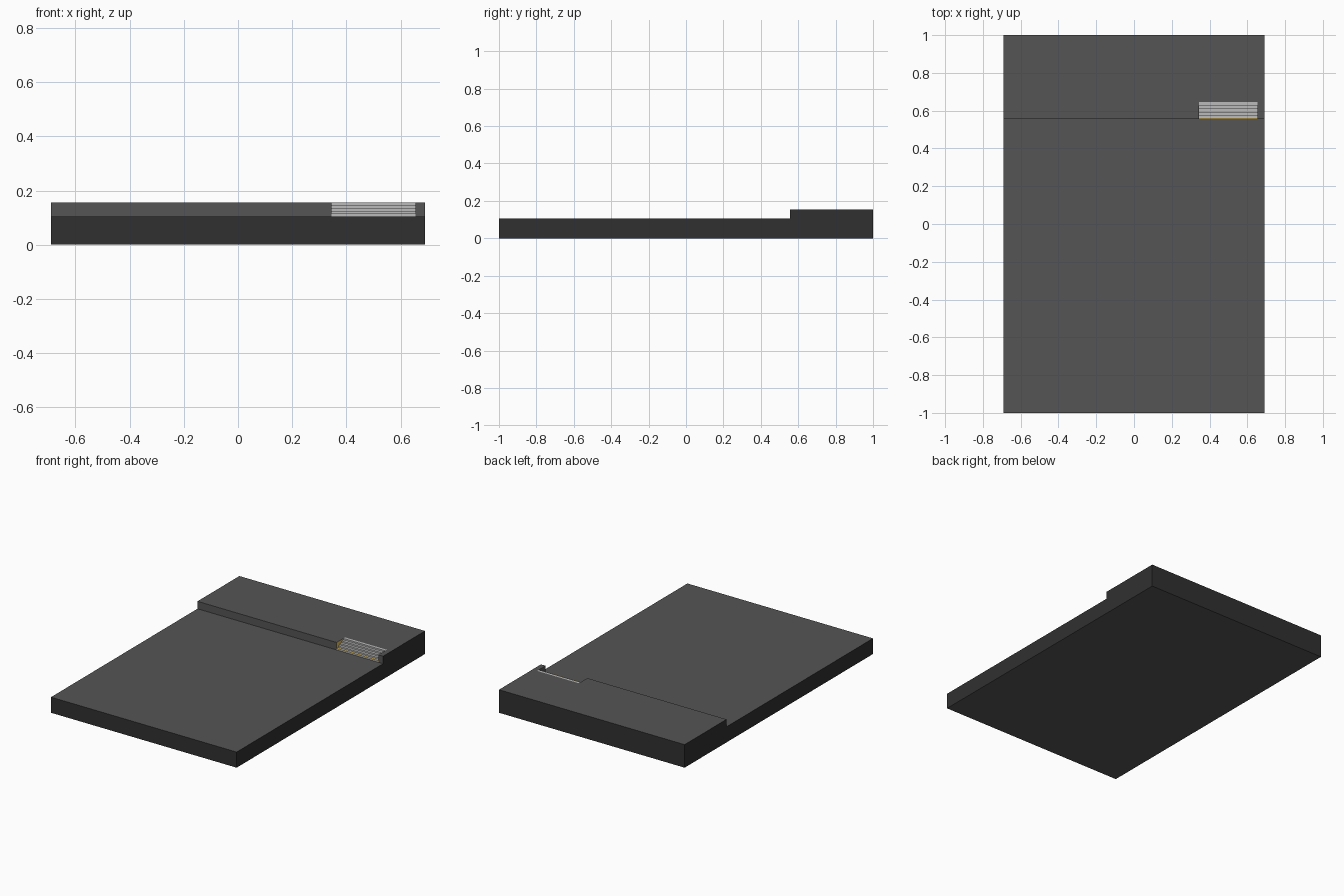
import bpy, bmesh
from mathutils import Vector

if "Cube" in bpy.data.objects:
    bpy.data.objects.remove(bpy.data.objects["Cube"])

X, FLOOR, TOP = 0.69, 0.105, 0.155
Y0, Y1 = 0.555, 0.645          # stair front and back
SX0, SX1 = 0.345, 0.655        # stair left and right
STEPS = 5


def material(name, r, g, b):
    m = bpy.data.materials.new(name)
    m.diffuse_color = (r, g, b, 1)
    m.use_nodes = True
    m.node_tree.nodes["Principled BSDF"].inputs["Base Color"].default_value = m.diffuse_color
    return m


asphalt = material("dark_grey", 0.09, 0.09, 0.09)
edge_dark = material("edge_black", 0.03, 0.03, 0.03)
concrete = material("light_grey", 0.5, 0.5, 0.5)
yellow = material("warning_yellow", 0.8, 0.55, 0.12)


def prism(name, profile, x0, x1, mats):
    """Extrude a (y, z) profile along x."""
    bm = bmesh.new()
    face = bm.faces.new([bm.verts.new((x0, y, z)) for y, z in profile])
    ext = bmesh.ops.extrude_face_region(bm, geom=[face])
    moved = [v for v in ext["geom"] if isinstance(v, bmesh.types.BMVert)]
    bmesh.ops.translate(bm, verts=moved, vec=Vector((x1 - x0, 0, 0)))
    bmesh.ops.recalc_face_normals(bm, faces=bm.faces)
    me = bpy.data.meshes.new(name)
    bm.to_mesh(me)
    bm.free()
    ob = bpy.data.objects.new(name, me)
    bpy.context.collection.objects.link(ob)
    for m in mats:
        me.materials.append(m)
    return ob


def box_profile(y0, y1, z0, z1):
    return [(y0, z0), (y1, z0), (y1, z1), (y0, z1)]


# floor slab with the raised section at the back
body = prism("stepped_floor", [(-1, 0), (1, 0), (1, TOP), (Y0, TOP), (Y0, FLOOR), (-1, FLOOR)],
             -X, X, [asphalt, edge_dark, yellow])

# recess for the stairs
cutter = prism("stair_cutter", box_profile(Y0 - 0.05, Y1, FLOOR, TOP + 0.05), SX0, SX1, [asphalt])
cutter.hide_render = True
mod = body.modifiers.new("recess", 'BOOLEAN')
mod.operation = 'DIFFERENCE'
mod.solver = 'EXACT'
mod.object = cutter
bpy.context.view_layer.objects.active = body
body.select_set(True)
bpy.ops.object.modifier_apply(modifier="recess")
bpy.data.objects.remove(cutter)

# dark outer walls, yellow left cheek of the recess
for p in body.data.polygons:
    c, n = p.center, p.normal
    outer = abs(c.x) > X - 0.01 or abs(c.y) > 0.99
    cheek = n.x > 0.9 and abs(c.x - SX0) < 0.01
    p.material_index = 1 if outer else 2 if cheek else 0

# stairs climbing to the raised section
run, rise = (Y1 - Y0) / STEPS, (TOP - FLOOR) / STEPS
profile = [(Y0, FLOOR)]
for i in range(STEPS):
    z = FLOOR + rise * (i + 1)
    profile += [(Y0 + run * i, z), (Y0 + run * (i + 1), z)]
profile.append((Y1, FLOOR))
prism("stairs", profile, SX0, SX1, [concrete])

# warning strip on the lowest step
z = FLOOR + rise
prism("warning_strip", box_profile(Y0, Y0 + 0.01, z, z + 0.001), SX0, SX1, [yellow])
